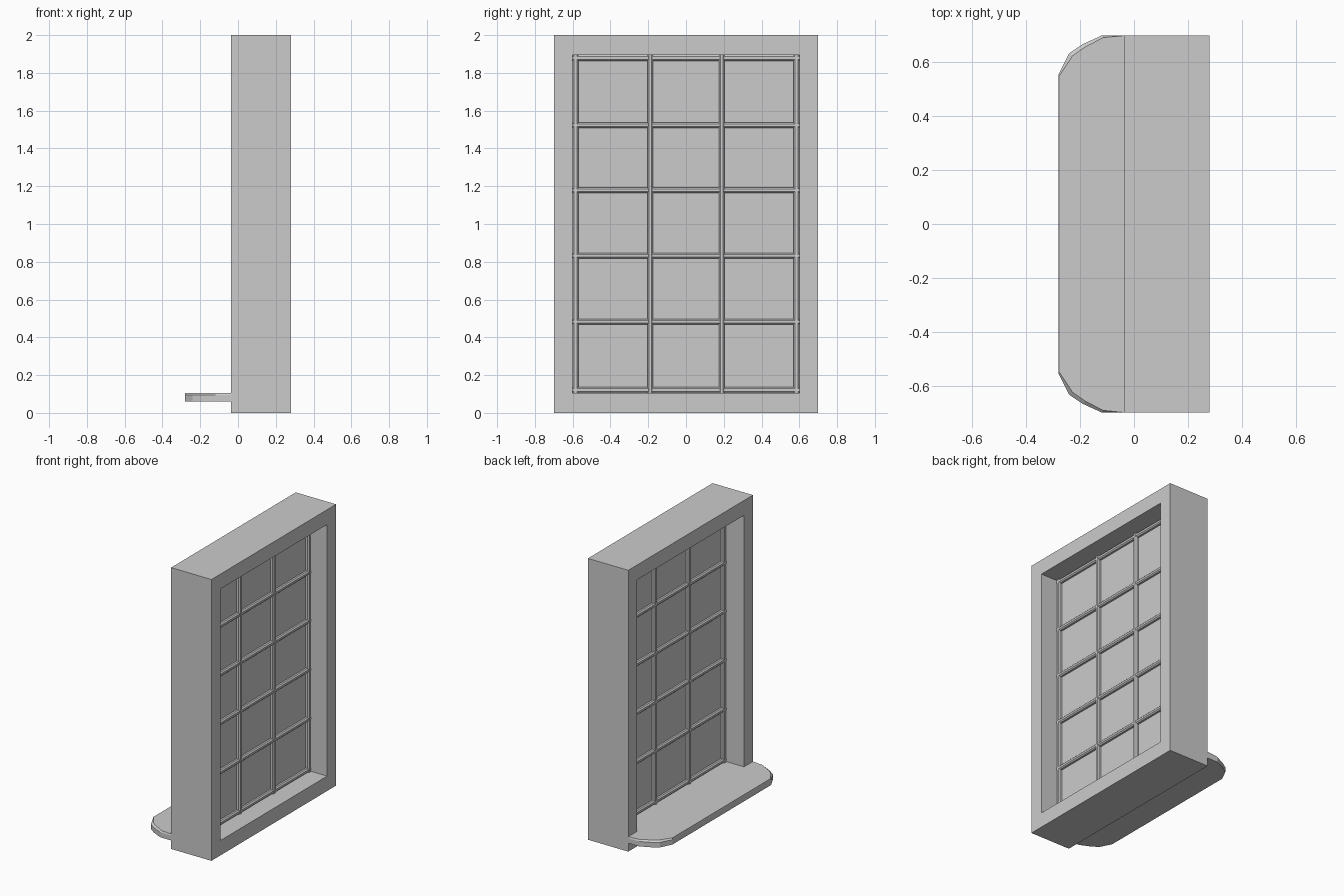
import bpy, bmesh, math

if "Cube" in bpy.data.objects:
    bpy.data.objects.remove(bpy.data.objects["Cube"])

XF, XB = -0.036, 0.281      # frame depth range
HY, OY = 0.70, 0.60         # outer and opening half widths
Z0, Z1 = 0.106, 1.894       # opening heights
XW = 0.128                  # glazing plane


def make_object(name, bm):
    bmesh.ops.recalc_face_normals(bm, faces=bm.faces)
    me = bpy.data.meshes.new(name)
    bm.to_mesh(me)
    bm.free()
    ob = bpy.data.objects.new(name, me)
    bpy.context.collection.objects.link(ob)
    return ob


def loft(bm, rings, closed=False):
    """Join equal-length point rings; close in a loop or cap the ends."""
    vs = [[bm.verts.new(p) for p in r] for r in rings]
    n = len(vs[0])
    pairs = list(zip(vs, vs[1:])) + ([(vs[-1], vs[0])] if closed else [])
    for a, b in pairs:
        for i in range(n):
            j = (i + 1) % n
            bm.faces.new((a[i], a[j], b[j], b[i]))
    if not closed:
        bm.faces.new(vs[0])
        bm.faces.new(vs[-1])


def rect(x, y, z0, z1):
    return [(x, -y, z0), (x, y, z0), (x, y, z1), (x, -y, z1)]


# Outer casing: rectangular tube
bm = bmesh.new()
loft(bm, [rect(XF, HY, 0, 2), rect(XB, HY, 0, 2),
          rect(XB, OY, Z0, Z1), rect(XF, OY, Z0, Z1)], closed=True)
make_object("window_frame", bm)

# Sill with rounded front corners, chamfered along the curves
lower = [(XF, 0.70), (-0.12, 0.70), (-0.19, 0.668), (-0.24, 0.635), (-0.281, 0.555)]
upper = [(XF, 0.70), (-0.115, 0.692), (-0.182, 0.657), (-0.228, 0.625), (-0.279, 0.548)]


def outline(pts, z):
    return [(x, y, z) for x, y in pts] + [(x, -y, z) for x, y in reversed(pts)]


bm = bmesh.new()
loft(bm, [outline(lower, 0.06), outline(lower, 0.095), outline(upper, Z0)])
make_object("window_sill", bm)

# Glass pane
bm = bmesh.new()
loft(bm, [rect(XW - 0.005, OY, Z0, Z1), rect(XW + 0.005, OY, Z0, Z1)])
make_object("glass_pane", bm)


def bar(name, vertical, pos, a, b, w=0.015, d=0.027):
    """Octagonal glazing bar centred at pos, running from a to b."""
    c = 0.008
    prof = [(-d, -w + c), (-d + c, -w), (d - c, -w), (d, -w + c),
            (d, w - c), (d - c, w), (-d + c, w), (-d, w - c)]
    rings = [[(XW + x, pos + t, s) if vertical else (XW + x, s, pos + t)
              for x, t in prof] for s in (a, b)]
    bm = bmesh.new()
    loft(bm, rings)
    make_object(name, bm)


# Glazing bars: border plus a 3 x 5 grid
for i, y in enumerate((-0.585, -0.19, 0.19, 0.585)):
    bar(f"vertical_bar_{i}", True, y, Z0, Z1, d=0.028)
for i, z in enumerate((0.121, 0.483, 0.832, 1.178, 1.523, 1.879)):
    bar(f"horizontal_bar_{i}", False, z, -OY, OY, d=0.026)
